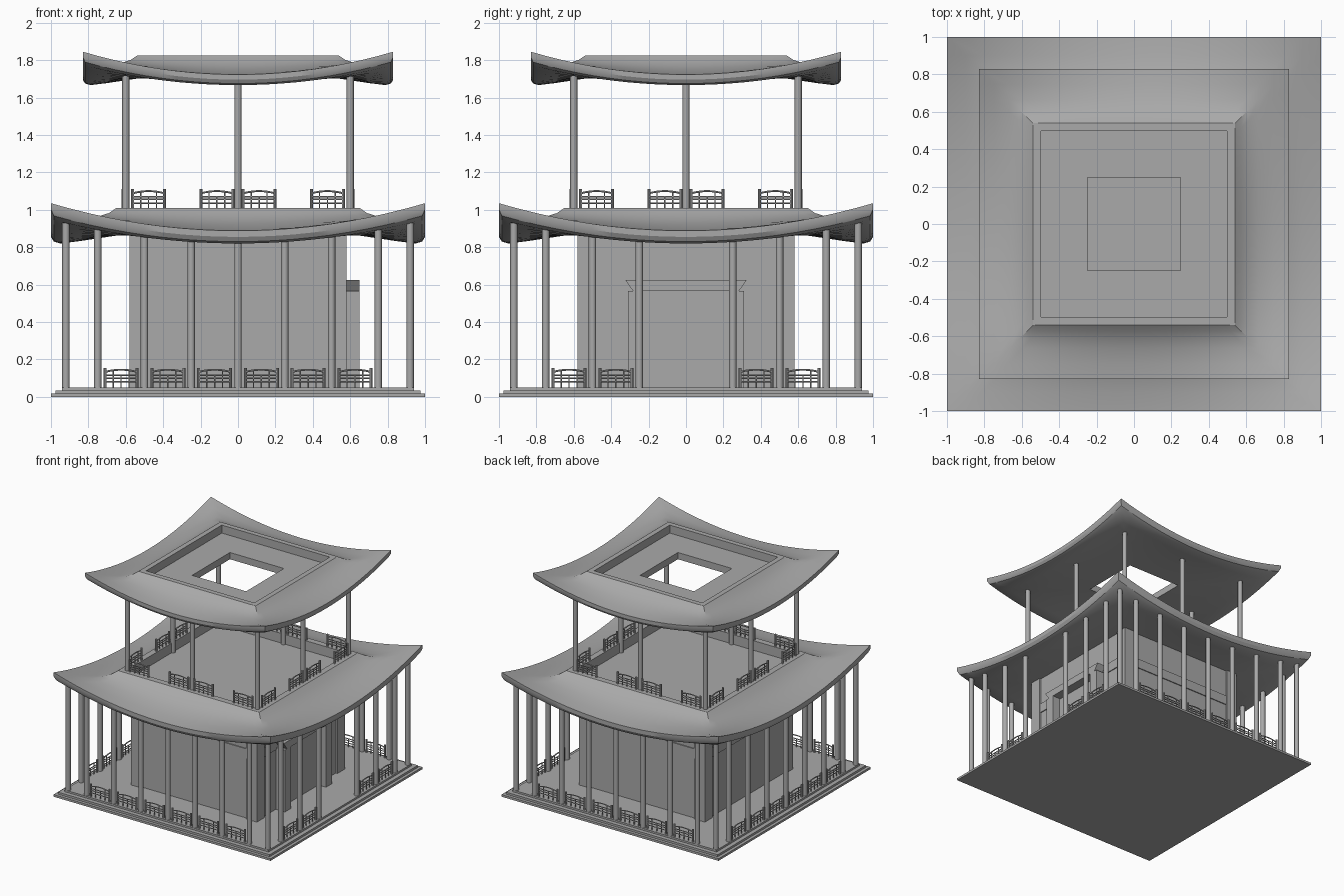
import bpy
import bmesh
from math import pi
from mathutils import Vector, Matrix

old = bpy.data.objects.get("Cube")
if old:
    bpy.data.objects.remove(old, do_unlink=True)

GREY = (0.4, 0.4, 0.4, 1)
stone = bpy.data.materials.new("plain_grey")
stone.use_nodes = True
stone.diffuse_color = GREY
stone.node_tree.nodes["Principled BSDF"].inputs["Base Color"].default_value = GREY


def add_object(name, mesh, location=(0, 0, 0), turn=0):
    obj = bpy.data.objects.new(name, mesh)
    obj.location = location
    obj.rotation_euler.z = turn
    bpy.context.collection.objects.link(obj)
    return obj


def finish(bm, name, smooth=False):
    bmesh.ops.recalc_face_normals(bm, faces=bm.faces)
    mesh = bpy.data.meshes.new(name)
    bm.to_mesh(mesh)
    bm.free()
    mesh.materials.append(stone)
    obj = add_object(name, mesh)
    if smooth:
        bpy.ops.object.select_all(action='DESELECT')
        obj.select_set(True)
        bpy.context.view_layer.objects.active = obj
        bpy.ops.object.shade_smooth_by_angle(angle=pi / 6)
    return obj


def add_box(bm, low, high):
    low, high = Vector(low), Vector(high)
    size = Matrix.Diagonal((*(high - low), 1))
    bmesh.ops.create_cube(bm, size=1, matrix=Matrix.Translation((low + high) / 2) @ size)


def add_bar(bm, start, end, radius, sides=6):
    start, end = Vector(start), Vector(end)
    axis = end - start
    turn = axis.to_track_quat('Z', 'Y').to_matrix().to_4x4()
    bmesh.ops.create_cone(bm, cap_ends=True, segments=sides, radius1=radius, radius2=radius,
                          depth=axis.length, matrix=Matrix.Translation((start + end) / 2) @ turn)


# Stepped base
bm = bmesh.new()
for half, bottom, top in ((1, 0, 0.018), (0.975, 0.018, 0.035), (0.94, 0.035, 0.05)):
    add_box(bm, (-half, -half, bottom), (half, half, top))
finish(bm, "stepped_base")

# Hall walls: core, corner piers, tie beam, top beam
bm = bmesh.new()
add_box(bm, (-0.565, -0.565, 0.05), (0.565, 0.565, 0.88))
for sx in (-1, 1):
    for sy in (-1, 1):
        add_box(bm, (sx * 0.53 - 0.05, sy * 0.53 - 0.05, 0.05),
                (sx * 0.53 + 0.05, sy * 0.53 + 0.05, 0.88))
add_box(bm, (-0.573, -0.573, 0.55), (0.573, 0.573, 0.63))
finish(bm, "hall_walls")

# Doorway on the +x side
bm = bmesh.new()
for s in (-1, 1):
    add_box(bm, (0.55, s * 0.27 - 0.04, 0.05), (0.65, s * 0.27 + 0.04, 0.565))
add_box(bm, (0.56, -0.24, 0.05), (0.58, 0.24, 0.56))
finish(bm, "doorway")

# Flared door canopy
bm = bmesh.new()
add_box(bm, (0.56, -0.325, 0.565), (0.65, 0.325, 0.625))
for v in bm.verts:
    if v.co.z < 0.6:
        v.co.y *= 0.87
finish(bm, "door_canopy")


def roof_mesh(name, floor_hole):
    """Square rings along a profile; the corners sweep upward toward the eave."""
    profile = [(0.30, 0.93), (0.60, 0.93), (0.60, 1.01), (0.65, 1.01), (0.69, 0.977),
               (0.74, 0.947), (0.80, 0.922), (0.90, 0.898), (1.0, 0.888), (1.0, 0.855),
               (0.985, 0.83), (0.95, 0.82), (0.85, 0.832), (0.65, 0.862), (0.30, 0.862)]
    steps = 20
    bm = bmesh.new()
    rings = []
    for r, z in profile:
        weight = max(0, (r - 0.65) / 0.35) ** 1.5
        ring = []
        for side in range(4):
            spin = Matrix.Rotation(side * pi / 2, 3, 'Z')
            for i in range(steps):
                u = 2 * i / steps - 1
                ring.append(bm.verts.new(spin @ Vector((u * r, -r, z + 0.147 * u * u * weight))))
        rings.append(ring)
    n = 4 * steps
    pairs = list(zip(rings, rings[1:]))
    if floor_hole:
        pairs.append((rings[-1], rings[0]))
    else:
        bm.faces.new(rings[0])
        bm.faces.new(rings[-1])
    for a, b in pairs:
        for i in range(n):
            j = (i + 1) % n
            bm.faces.new((a[i], a[j], b[j], b[i]))
    return finish(bm, name, smooth=True)


# Roofs: the upper one is a smaller copy with an open centre
roof_mesh("lower_roof", False)
upper = roof_mesh("upper_roof", True)
ratio = 0.83
upper.data.transform(Matrix.Translation((0, 0, 1.665 - 0.818 * ratio)) @ Matrix.Scale(ratio, 4))

# Lower columns around the gallery, leaving the door axis free
bm = bmesh.new()
EDGE = 0.92
for side in range(4):
    spin = Matrix.Rotation(side * pi / 2, 3, 'Z')
    for u in (-EDGE, -0.75, -0.5, -0.25, 0, 0.25, 0.5, 0.75):
        if side == 1 and u == 0:
            continue
        top = 0.86 + 0.1 * (u / EDGE) ** 2
        add_bar(bm, spin @ Vector((u, -EDGE, 0.045)), spin @ Vector((u, -EDGE, top)), 0.02, 16)
finish(bm, "lower_columns", smooth=True)

# Upper columns on the roof rim
bm = bmesh.new()
for x in (-0.6, 0, 0.6):
    for y in (-0.6, 0, 0.6):
        if x or y:
            add_bar(bm, (x, y, 0.92), (x, y, 1.72), 0.019, 16)
finish(bm, "upper_columns", smooth=True)

# One railing panel with end posts, rails, balusters and an arched handrail
bm = bmesh.new()
W = 0.085
for s in (-1, 1):
    add_bar(bm, (s * W, 0, 0), (s * W, 0, 0.105), 0.008, 8)
for z in (0.03, 0.05, 0.066):
    add_bar(bm, (-W, 0, z), (W, 0, z), 0.004)
for k in (-0.5, 0, 0.5):
    add_bar(bm, (k * W, 0, 0), (k * W, 0, 0.066), 0.004)
for k in (-0.5, 0.5):
    add_bar(bm, (k * W, 0, 0.066), (k * W, 0, 0.09), 0.004)
arch = [Vector((W * k / 4, 0, 0.095 - 0.012 * (k / 4) ** 2)) for k in range(-4, 5)]
for a, b in zip(arch, arch[1:]):
    add_bar(bm, a, b, 0.005)
panel = finish(bm, "railing_panel", smooth=True)
panel_mesh = panel.data
bpy.data.objects.remove(panel)

# Railings between the lower columns and on the upper rim
for side in range(4):
    turn = side * pi / 2
    spin = Matrix.Rotation(turn, 3, 'Z')
    for u in (-0.625, -0.375, -0.125, 0.125, 0.375, 0.625):
        if side == 1 and abs(u) < 0.2:
            continue
        add_object("lower_railing", panel_mesh, spin @ Vector((u, -EDGE, 0.05)), turn)
    for u in (-0.478, -0.113, 0.113, 0.478):
        add_object("upper_railing", panel_mesh, spin @ Vector((u, -0.615, 1.005)), turn)
